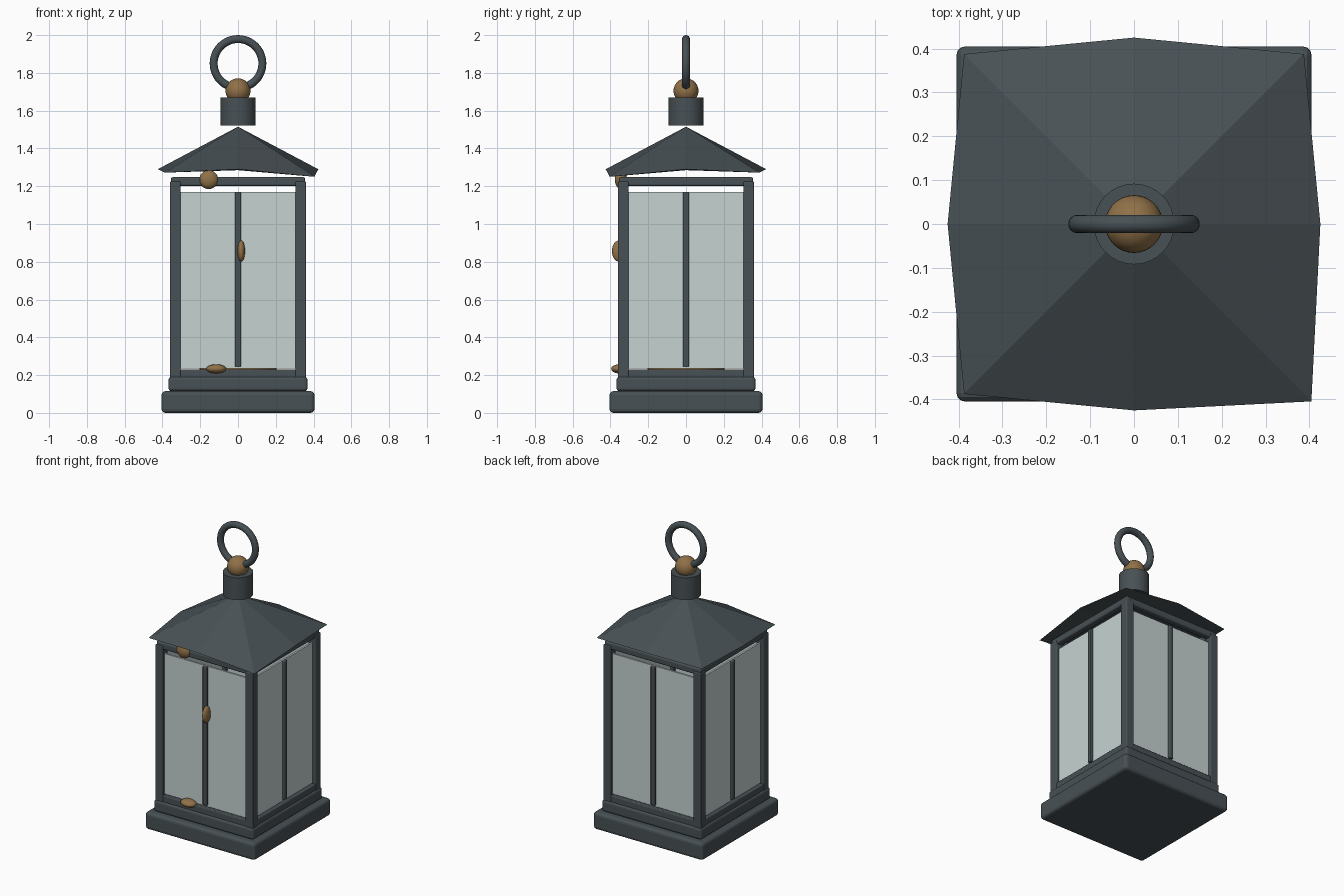
import bpy, bmesh, math

if "Cube" in bpy.data.objects:
    bpy.data.objects.remove(bpy.data.objects["Cube"])

def material(name, rgb):
    m = bpy.data.materials.new(name)
    m.diffuse_color = (*rgb, 1)
    m.use_nodes = True
    m.node_tree.nodes["Principled BSDF"].inputs["Base Color"].default_value = m.diffuse_color
    return m

IRON = material("dark iron", (0.065, 0.082, 0.09))
GLASS = material("pale glass", (0.56, 0.65, 0.64))
BRASS = material("aged brass", (0.28, 0.165, 0.065))

def finish(name, mat, smooth=True):
    o = bpy.context.object
    o.name = name
    o.data.materials.append(mat)
    if smooth:
        bpy.ops.object.shade_smooth_by_angle(angle=math.radians(35))
    return o

def box(name, center, size, mat, bevel=0.0):
    bpy.ops.mesh.primitive_cube_add(size=1, location=center)
    o = bpy.context.object
    o.scale = size
    bpy.ops.object.transform_apply(location=False, rotation=False, scale=True)
    if bevel:
        b = o.modifiers.new("rounded edges", 'BEVEL')
        b.width, b.segments = bevel, 3
    return finish(name, mat, smooth=False)

def ball(name, center, radii, mat):
    bpy.ops.mesh.primitive_uv_sphere_add(segments=32, ring_count=16, radius=1, location=center)
    bpy.context.object.scale = radii
    bpy.ops.object.transform_apply(location=False, rotation=False, scale=True)
    return finish(name, mat)

def cylinder(name, radius, z0, z1, mat):
    bpy.ops.mesh.primitive_cylinder_add(vertices=32, radius=radius, depth=z1 - z0,
                                        location=(0, 0, (z0 + z1) / 2))
    return finish(name, mat)

# stepped base
box("base_slab", (0, 0, 0.0575), (0.81, 0.81, 0.115), IRON, 0.02)
box("base_step", (0, 0, 0.153), (0.735, 0.735, 0.076), IRON, 0.015)

# corner posts
for sx in (-1, 1):
    for sy in (-1, 1):
        box("corner_post", (sx * 0.332, sy * 0.332, 0.705), (0.056, 0.056, 1.04), IRON, 0.006)

# rails, glass panes and centre bars on all four sides
for i in range(4):
    a = i * math.pi / 2
    parts = [
        box("bottom_rail", (0, -0.332, 0.208), (0.66, 0.05, 0.046), IRON, 0.006),
        box("top_rail", (0, -0.332, 1.225), (0.71, 0.046, 0.046), IRON, 0.01),
        box("glass_pane", (0, -0.332, 0.703), (0.62, 0.012, 0.935), GLASS),
        box("centre_bar", (0, -0.34, 0.707), (0.032, 0.026, 0.925), IRON, 0.006),
    ]
    for o in parts:
        x, y, z = o.location
        o.location = (x * math.cos(a) - y * math.sin(a), x * math.sin(a) + y * math.cos(a), z)
        o.rotation_euler.z = a

# candle plate inside
cylinder("candle_plate", 0.205, 0.19, 0.245, BRASS)

# roof: eight-sided cone squared off, with one bent corner
bm = bmesh.new()
apex = bm.verts.new((0, 0, 1.515))
rim = []
for i in range(8):
    a = i * math.pi / 4
    r, z = (0.425, 1.29) if i % 2 == 0 else (0.548, 1.272)
    if i == 7:
        r, z = 0.572, 1.25
    rim.append(bm.verts.new((r * math.cos(a), r * math.sin(a), z)))
under = bm.verts.new((0, 0, 1.285))
for i in range(8):
    bm.faces.new((rim[i], rim[(i + 1) % 8], apex))
    bm.faces.new((rim[(i + 1) % 8], rim[i], under))
mesh = bpy.data.meshes.new("roof")
bm.to_mesh(mesh)
bm.free()
mesh.materials.append(IRON)
bpy.context.collection.objects.link(bpy.data.objects.new("roof", mesh))

# chimney neck, brass ball and carrying ring
cylinder("neck", 0.092, 1.522, 1.67, IRON)
ball("top_ball", (0, 0, 1.705), (0.066, 0.066, 0.066), BRASS)
bpy.ops.mesh.primitive_torus_add(major_radius=0.129, minor_radius=0.021, major_segments=48,
                                 minor_segments=16, location=(0, 0, 1.85),
                                 rotation=(math.pi / 2, 0, 0))
finish("carrying_ring", IRON)

# brass fittings on the front
ball("front_knob", (-0.155, -0.345, 1.235), (0.05, 0.032, 0.05), BRASS)
ball("front_latch", (0.017, -0.355, 0.857), (0.02, 0.037, 0.056), BRASS)
ball("front_catch", (-0.115, -0.355, 0.233), (0.053, 0.041, 0.024), BRASS)
